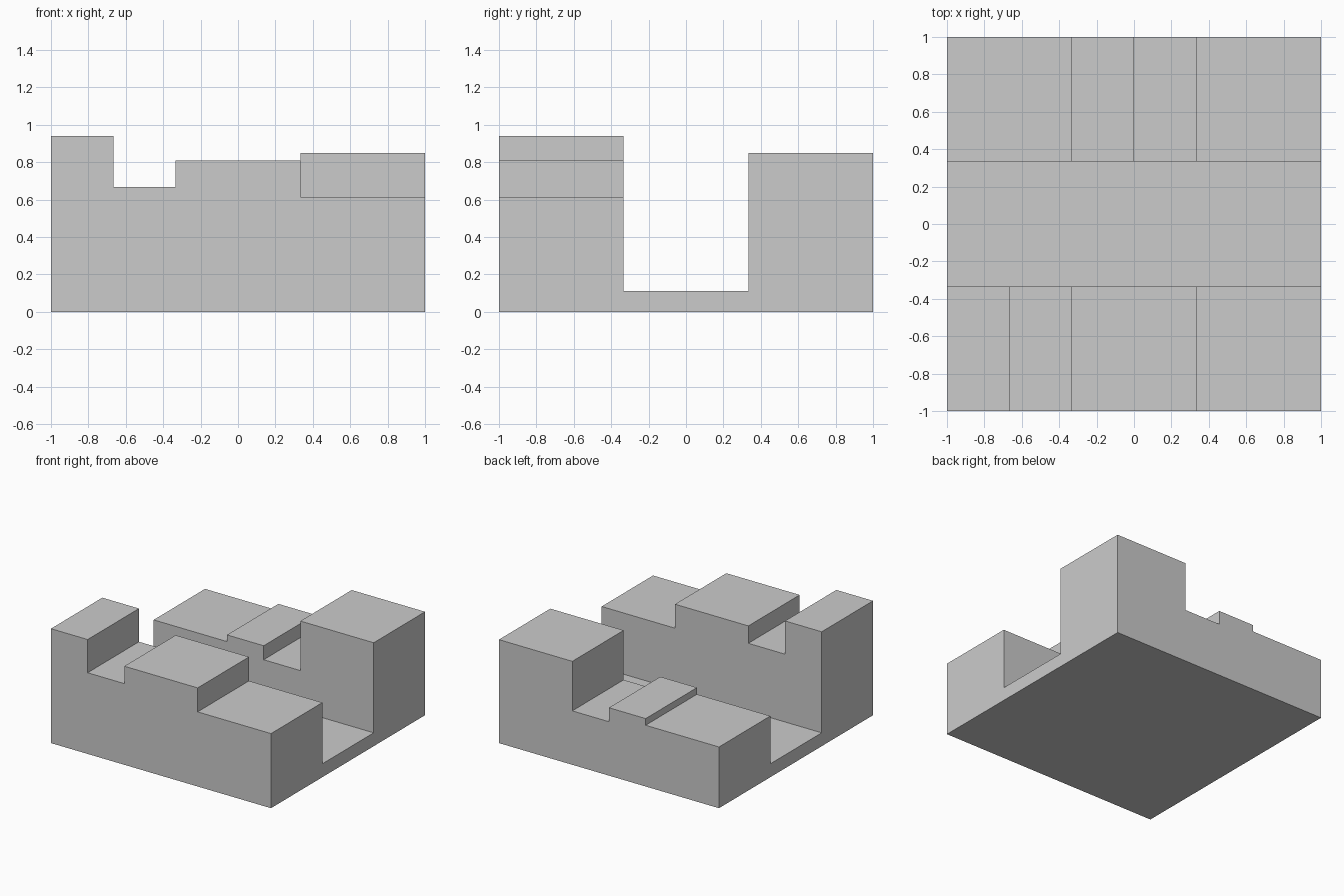
import bpy
import bmesh

if "Cube" in bpy.data.objects:
    bpy.data.objects.remove(bpy.data.objects["Cube"])

T = 1 / 3   # half width of the channel


def prism(name, profile, y0, y1):
    """Closed solid from an (x, z) profile extruded along y."""
    bm = bmesh.new()
    face = bm.faces.new([bm.verts.new((x, y0, z)) for x, z in profile])
    new = bmesh.ops.extrude_face_region(bm, geom=[face])["geom"]
    verts = [v for v in new if isinstance(v, bmesh.types.BMVert)]
    bmesh.ops.translate(bm, verts=verts, vec=(0, y1 - y0, 0))
    bmesh.ops.recalc_face_normals(bm, faces=bm.faces)
    mesh = bpy.data.meshes.new(name)
    bm.to_mesh(mesh)
    bm.free()
    obj = bpy.data.objects.new(name, mesh)
    bpy.context.collection.objects.link(obj)
    return obj


def sky(steps):
    """Profile of the space above a stepped skyline of (x_start, x_end, height)."""
    pts = [(-1.2, 1.3)]
    for x0, x1, h in steps:
        pts += [(x0, h), (x1, h)]
    return pts + [(1.2, 1.3)]


def cut(target, cutter):
    cutter.hide_render = True
    mod = target.modifiers.new(cutter.name, "BOOLEAN")
    mod.operation = "DIFFERENCE"
    mod.solver = "EXACT"
    mod.object = cutter
    bpy.context.view_layer.objects.active = target
    bpy.ops.object.modifier_apply(modifier=mod.name)
    bpy.data.objects.remove(cutter)


# Solid block that everything is carved from
block = prism("stepped_block", [(-1, 0), (1, 0), (1, 1), (-1, 1)], -1, 1)

# Straight channel between the two walls
cut(block, prism("channel_cutter",
                 [(-1.2, 0.11), (1.2, 0.11), (1.2, 1.3), (-1.2, 1.3)], -T, T))

# Stepped skyline of the front wall
front = [(-1.2, -2 * T, 0.94), (-2 * T, -T, 0.667), (-T, T, 0.81), (T, 1.2, 0.613)]
cut(block, prism("front_cutter", sky(front), -1.2, -0.2))

# Stepped skyline of the back wall
back = [(-1.2, -T, 0.503), (-T, 0, 0.558), (0, T, 0.443), (T, 1.2, 0.85)]
cut(block, prism("back_cutter", sky(back), 0.2, 1.2))
